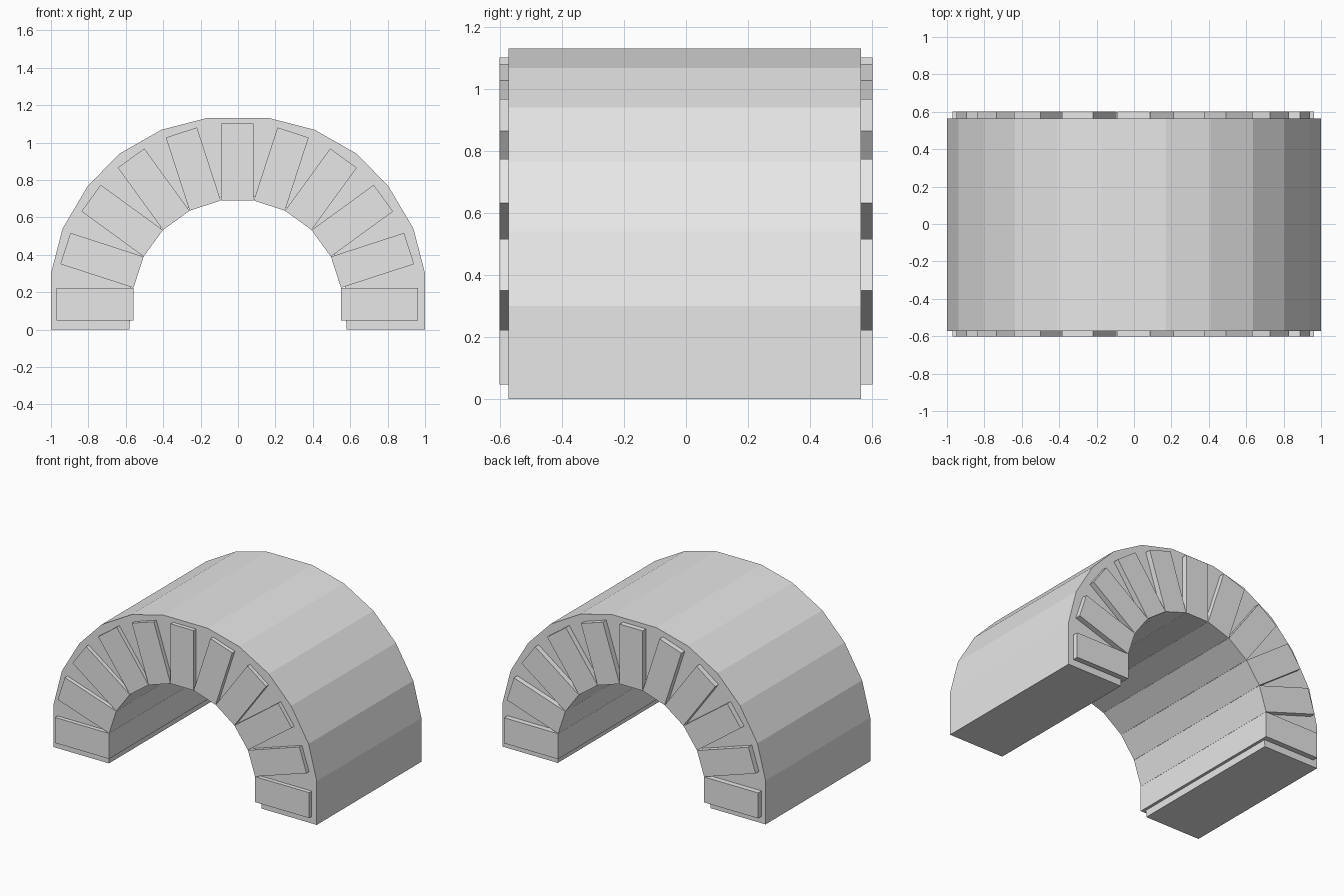
import bpy, bmesh
from math import sin, cos, radians
from mathutils import Matrix, Vector

cube = bpy.data.objects.get("Cube")
if cube:
    bpy.data.objects.remove(cube, do_unlink=True)

grey = bpy.data.materials.new("light grey")
grey.use_nodes = True
colour = (0.8, 0.8, 0.8, 1)
grey.diffuse_color = colour
grey.node_tree.nodes["Principled BSDF"].inputs["Base Color"].default_value = colour

CENTRE_Z = 0.135   # centre of the arch circle
COUNT = 11         # wedge stones, one every 18 degrees
STEP = 180 / (COUNT - 1)


def finish(name, bm):
    bmesh.ops.recalc_face_normals(bm, faces=bm.faces)
    mesh = bpy.data.meshes.new(name)
    bm.to_mesh(mesh)
    bm.free()
    mesh.materials.append(grey)
    obj = bpy.data.objects.new(name, mesh)
    bpy.context.collection.objects.link(obj)
    return obj


# Vault shell: faceted half ring extruded along y
outer = [(1, 0), (1, 0.3), (0.938, 0.54), (0.805, 0.765),
         (0.635, 0.94), (0.41, 1.068), (0.17, 1.13)]
outer += [(-x, z) for x, z in reversed(outer)]
inner = [(-0.58, 0)]
for i in range(COUNT - 1):
    a = radians(180 - STEP * (i + 0.5))
    inner.append((0.58 * cos(a), CENTRE_Z + 0.58 * sin(a)))
inner.append((0.58, 0))

bm = bmesh.new()
face = bm.faces.new([bm.verts.new((x, -0.573, z)) for x, z in outer + inner])
extruded = bmesh.ops.extrude_face_region(bm, geom=[face], use_keep_orig=True)
moved = [g for g in extruded["geom"] if isinstance(g, bmesh.types.BMVert)]
bmesh.ops.translate(bm, verts=moved, vec=(0, 1.137, 0))
finish("vault_shell", bm)

# Radial stones: long blocks standing slightly proud of both ends and the inside
for i in range(COUNT):
    bm = bmesh.new()
    bmesh.ops.create_cube(bm, size=1)
    bmesh.ops.scale(bm, verts=bm.verts, vec=(0.411, 1.203, 0.175))
    bmesh.ops.translate(bm, verts=bm.verts, vec=(0.7605, 0, 0))
    stone = finish(f"arch_stone_{i + 1}", bm)
    stone.data.transform(Matrix.Translation(Vector((-0.004, 0, CENTRE_Z)))
                         @ Matrix.Rotation(-radians(STEP * i), 4, 'Y'))
